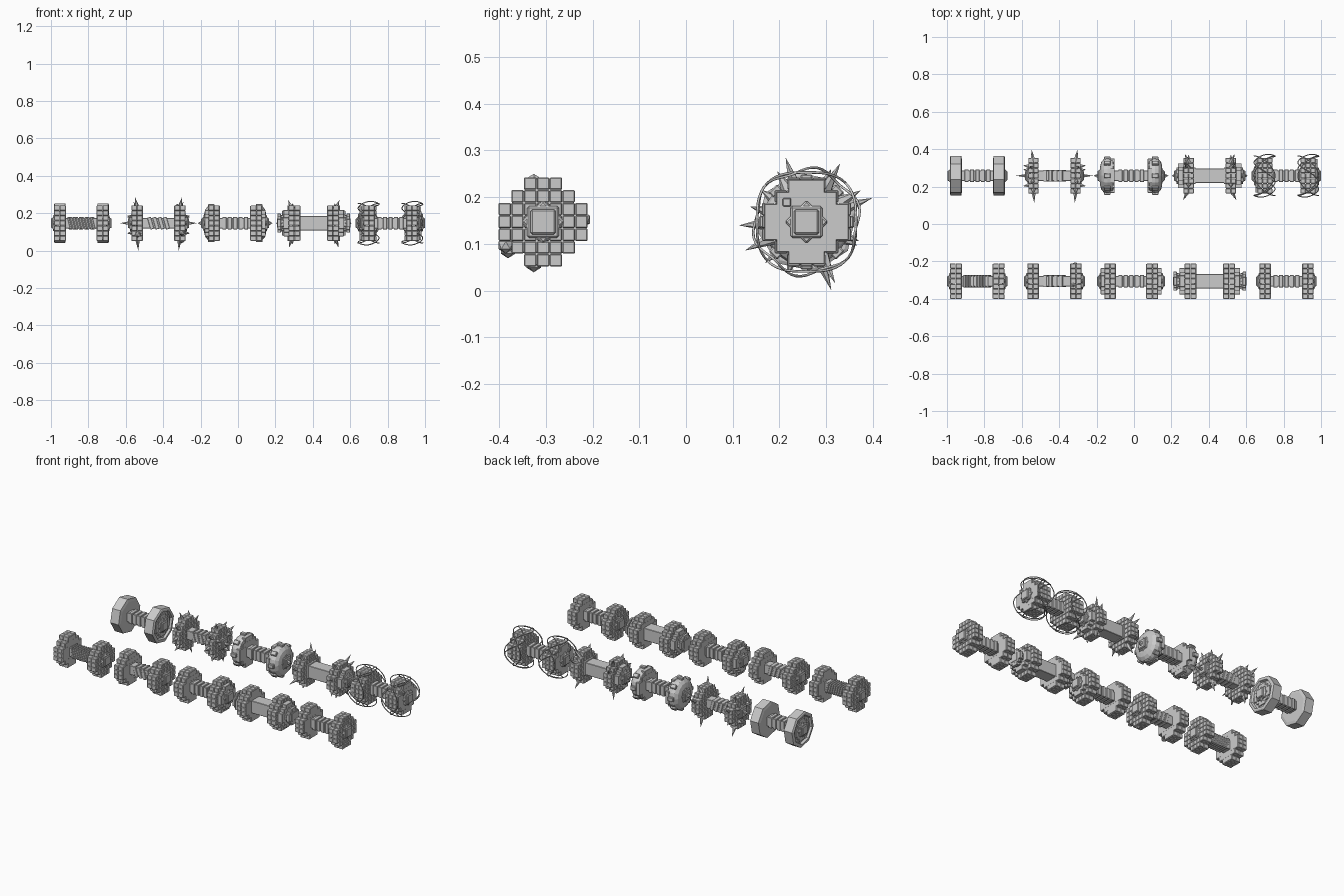
import bpy, bmesh, math
from mathutils import Vector, Matrix

if "Cube" in bpy.data.objects:
    bpy.data.objects.remove(bpy.data.objects["Cube"])

Z = 0.147          # height of every dumbbell axis
C = 0.0274         # block pitch
ROWS = [1, 2, 3, 3, 3, 2, 1]   # half widths of the blocky disc


def finish(bm, name, bevel=0.0):
    bmesh.ops.recalc_face_normals(bm, faces=bm.faces)
    me = bpy.data.meshes.new(name)
    bm.to_mesh(me)
    bm.free()
    ob = bpy.data.objects.new(name, me)
    bpy.context.collection.objects.link(ob)
    if bevel:
        m = ob.modifiers.new("bevel", 'BEVEL')
        m.width, m.segments = bevel, 1
    return ob


def add_box(bm, c, s, rot=None):
    M = Matrix.Translation(c) @ (rot or Matrix()) @ Matrix.Diagonal((*s, 1))
    bmesh.ops.create_cube(bm, size=1, matrix=M)


def disc_cells(name, x, y, depth, layers):
    # disc of separate bevelled blocks
    bm = bmesh.new()
    d = depth / layers
    for l in range(layers):
        for j, w in enumerate(ROWS):
            for i in range(-w, w + 1):
                add_box(bm, (x + (l - (layers - 1) / 2) * d, y + i * C, Z + (j - 3) * C),
                        (d - 0.0006, C - 0.0008, C - 0.0008))
    finish(bm, name, 0.0022)


def plate(name, x, y, t, c=C):
    # smooth stepped disc from three crossing slabs
    bm = bmesh.new()
    for k, (a, b) in enumerate(((7, 3), (5, 5), (3, 7))):
        add_box(bm, (x, y, Z), (t - k * 0.0004, a * c, b * c))
    finish(bm, name, 0.0015)


def cap(name, x, y, s):
    # square end cap, collar, and turned square behind
    bm = bmesh.new()
    add_box(bm, (x, y, Z), (0.024, 0.054, 0.054))
    add_box(bm, (x - s * 0.006, y, Z), (0.02, 0.068, 0.068))
    add_box(bm, (x - s * 0.009, y, Z), (0.018, 0.066, 0.066), Matrix.Rotation(math.pi / 4, 4, 'X'))
    finish(bm, name, 0.004)


def lathe(name, x, y, s, prof, n, spin=0.0):
    # profile of (outward offset, radius) turned about the bar axis
    bm = bmesh.new()
    rings = []
    for px, r in prof:
        rings.append([bm.verts.new((x + s * px, y + r * math.cos(2 * math.pi * k / n + spin),
                                    Z + r * math.sin(2 * math.pi * k / n + spin))) for k in range(n)])
    for a, b in zip(rings, rings[1:]):
        for k in range(n):
            bm.faces.new((a[k], a[(k + 1) % n], b[(k + 1) % n], b[k]))
    bm.faces.new(rings[0])
    bm.faces.new(rings[-1])
    finish(bm, name)


def spikes(name, pairs, r=0.016):
    bm = bmesh.new()
    for base, tip in pairs:
        d = Vector(tip) - Vector(base)
        M = Matrix.Translation((Vector(base) + Vector(tip)) / 2) @ d.to_track_quat('Z', 'Y').to_matrix().to_4x4()
        bmesh.ops.create_cone(bm, cap_ends=True, segments=6, radius1=r, radius2=0.0,
                              depth=d.length, matrix=M)
    finish(bm, name)


def radial(x, y, s, specs):
    # (angle, tip radius, sideways lean) to base/tip pairs
    out = []
    for a, r, lean in specs:
        u = Vector((0, math.cos(math.radians(a)), math.sin(math.radians(a))))
        c = Vector((x, y, Z))
        out.append((c + u * 0.078, c + u * r + Vector((s * lean, 0, 0))))
    return out


def handle(name, cx, y, half, style):
    bm = bmesh.new()
    core = 0.076 if style == 'thick' else 0.056
    add_box(bm, (cx, y, Z), (2 * half, core, core))
    if style == 'wrap':
        for k in range(9):
            add_box(bm, (cx + (k - 4) * 0.0155, y, Z), (0.011, 0.066, 0.068),
                    Matrix.Rotation(math.radians(-14), 4, 'Y'))
    elif style == 'slant':
        for k in (-1.5, -0.5, 0.5, 1.5):
            add_box(bm, (cx + k * 0.028, y, Z), (0.02, 0.064, 0.066),
                    Matrix.Rotation(math.radians(-16), 4, 'Y'))
    elif style == 'bands':
        for k in (-2, -1, 0, 1, 2):
            add_box(bm, (cx + k * 0.029, y, Z), (0.022, 0.066, 0.066))
    else:
        for s in (-1, 1):
            add_box(bm, (cx + s * half * 0.85, y, Z), (0.02, 0.086, 0.086))
    finish(bm, name, 0.002)


YF, YB = -0.306, 0.258
SIDES = ((-1, "left"), (1, "right"))

# front row: (name, centre x, head offset, handle, stepped discs as (offset, thickness, cell), cap offset)
FRONT = [
    ("wrapped", -0.838, 0.115, 'wrap', [], 0.150),
    ("cracked", -0.425, 0.115, 'slant', [], 0.152),
    ("stepped", -0.015, 0.113, 'bands', [(0.151, 0.024, 0.020)], 0.170),
    ("long", 0.405, 0.104, 'thick', [(0.146, 0.032, 0.020), (0.170, 0.02, 0.012), (0.185, 0.018, 0.0145)], 0.184),
    ("plain", 0.815, 0.115, 'bands', [], 0.150),
]
for nm, cx, h, st, steps, co in FRONT:
    handle(nm + "_handle", cx, YF, h, st)
    for s, side in SIDES:
        n = f"{nm}_{side}_"
        disc_cells(n + "weight", cx + s * h, YF, 0.06, 2)
        plate(n + "inner_plate", cx + s * (h - 0.03), YF, 0.006, C * 0.97)
        for k, (o, t, c) in enumerate(steps):
            plate(f"{n}step_{k}", cx + s * o, YF, t, c)
        cap(n + "cap", cx + s * co, YF, s)

# loose rubble on the cracked dumbbell
bm = bmesh.new()
for x, dy, dz in ((-0.535, -0.075, -0.06), (-0.315, 0.085, 0.005), (-0.30, -0.02, -0.09),
                  (-0.325, -0.02, 0.085), (-0.30, -0.08, -0.05)):
    bmesh.ops.create_icosphere(bm, subdivisions=1, radius=0.018,
                               matrix=Matrix.Translation((x, YF + dy, Z + dz)))
finish(bm, "rubble")

# back row 1: octagonal weights with a recessed face
handle("octagon_handle", -0.837, YB, 0.11, 'bands')
for s, side in SIDES:
    x = -0.837 + s * 0.115
    lathe(f"octagon_{side}_weight", x, YB, s,
          [(-0.032, 0.09), (-0.028, 0.108), (0.028, 0.108), (0.032, 0.1), (0.032, 0.088), (0.02, 0.082)],
          8, math.radians(10))
    plate(f"octagon_{side}_face", x + s * 0.02, YB, 0.012, 0.019)
    cap(f"octagon_{side}_cap", x + s * 0.033, YB, s)

# back row 2: spiked weights
handle("spiked_handle", -0.425, YB, 0.11, 'slant')
for s, side in SIDES:
    x = -0.425 + s * 0.113
    disc_cells(f"spiked_{side}_weight", x, YB, 0.055, 2)
    cap(f"spiked_{side}_cap", x + s * 0.032, YB, s)
    spikes(f"spiked_{side}_spikes",
           radial(x, YB, s, [(108, 0.145, 0.012), (20, 0.15, 0.01), (-70, 0.156, -0.005),
                             (183, 0.145, -0.005), (65, 0.125, 0.02), (-25, 0.12, 0.0),
                             (225, 0.125, 0.015), (145, 0.12, 0.0)]))
    spikes(f"spiked_{side}_end_spikes",
           [((x + s * 0.02, YB + a, Z + b), (x + s * l, YB + a * 1.1, Z + b * 1.1))
            for a, b, l in ((0, 0, 0.092), (0.05, 0.035, 0.055), (-0.05, 0.03, 0.055),
                            (0.03, -0.05, 0.055))], 0.015)

# back row 3: domed weights with small lugs
handle("domed_handle", -0.015, YB, 0.11, 'bands')
for s, side in SIDES:
    x = -0.015 + s * 0.128
    lathe(f"domed_{side}_weight", x, YB, s,
          [(-0.034, 0.08), (-0.03, 0.09), (0.0, 0.095), (0.018, 0.09), (0.032, 0.073), (0.038, 0.05)], 16)
    plate(f"domed_{side}_inner_plate", x - s * 0.028, YB, 0.024, 0.0262)
    cap(f"domed_{side}_cap", x + s * 0.04, YB, s)
    spikes(f"domed_{side}_tip", [((x + s * 0.04, YB, Z), (x + s * 0.072, YB, Z))], 0.02)
    bm = bmesh.new()
    for k in range(8):
        R = Matrix.Rotation(k * math.pi / 4, 4, 'X')
        c = Vector((x, YB, Z)) + R.to_3x3() @ Vector((0, 0, 0.094))
        add_box(bm, c, (0.036, 0.026, 0.016), R)
    finish(bm, f"domed_{side}_lugs", 0.003)

# back row 4: long spiked weights with stepped ends
handle("long_spiked_handle", 0.405, YB, 0.1, 'thick')
for s, side in SIDES:
    x = 0.405 + s * 0.113
    disc_cells(f"long_spiked_{side}_weight", x, YB, 0.056, 2)
    plate(f"long_spiked_{side}_step", x + s * 0.042, YB, 0.03, 0.019)
    cap(f"long_spiked_{side}_cap", x + s * 0.066, YB, s)
    spikes(f"long_spiked_{side}_end_tip", [((x + s * 0.06, YB, Z), (x + s * 0.09, YB, Z))], 0.024)
    spikes(f"long_spiked_{side}_spikes",
           radial(x, YB, s, [(60, 0.145, 0.025), (120, 0.125, 0.0), (205, 0.145, 0.03),
                             (-65, 0.145, 0.02), (30, 0.135, 0.02), (-20, 0.12, 0.0),
                             (165, 0.125, 0.02), (250, 0.12, 0.0)]))

# back row 5: weights wrapped in wavy wire rings
handle("caged_handle", 0.815, YB, 0.1, 'bands')
for s, side in SIDES:
    x = 0.815 + s * 0.117
    disc_cells(f"caged_{side}_weight", x - s * 0.002, YB, 0.08, 3)
    plate(f"caged_{side}_outer_plate", x + s * 0.042, YB, 0.012, 0.0258)
    cap(f"caged_{side}_cap", x + s * 0.057, YB, s)
    bm = bmesh.new()
    add_box(bm, (x + s * 0.05, YB - 0.042, Z + 0.042), (0.012, 0.018, 0.018))
    finish(bm, f"caged_{side}_stud", 0.002)
    cu = bpy.data.curves.new(f"caged_{side}_wires", 'CURVE')
    cu.dimensions = '3D'
    cu.bevel_depth, cu.bevel_resolution = 0.0028, 1
    for k, ph in ((2, 0.0), (2, math.pi), (3, 0.6)):
        sp = cu.splines.new('POLY')
        sp.points.add(63)
        sp.use_cyclic_u = True
        for i, p in enumerate(sp.points):
            t = 2 * math.pi * i / 64
            w = math.cos(k * t + ph)
            r = 0.118 - 0.012 * w * w
            p.co = (x + 0.056 * w, YB + r * math.cos(t), Z + r * math.sin(t), 1)
    bpy.context.collection.objects.link(bpy.data.objects.new(cu.name, cu))
